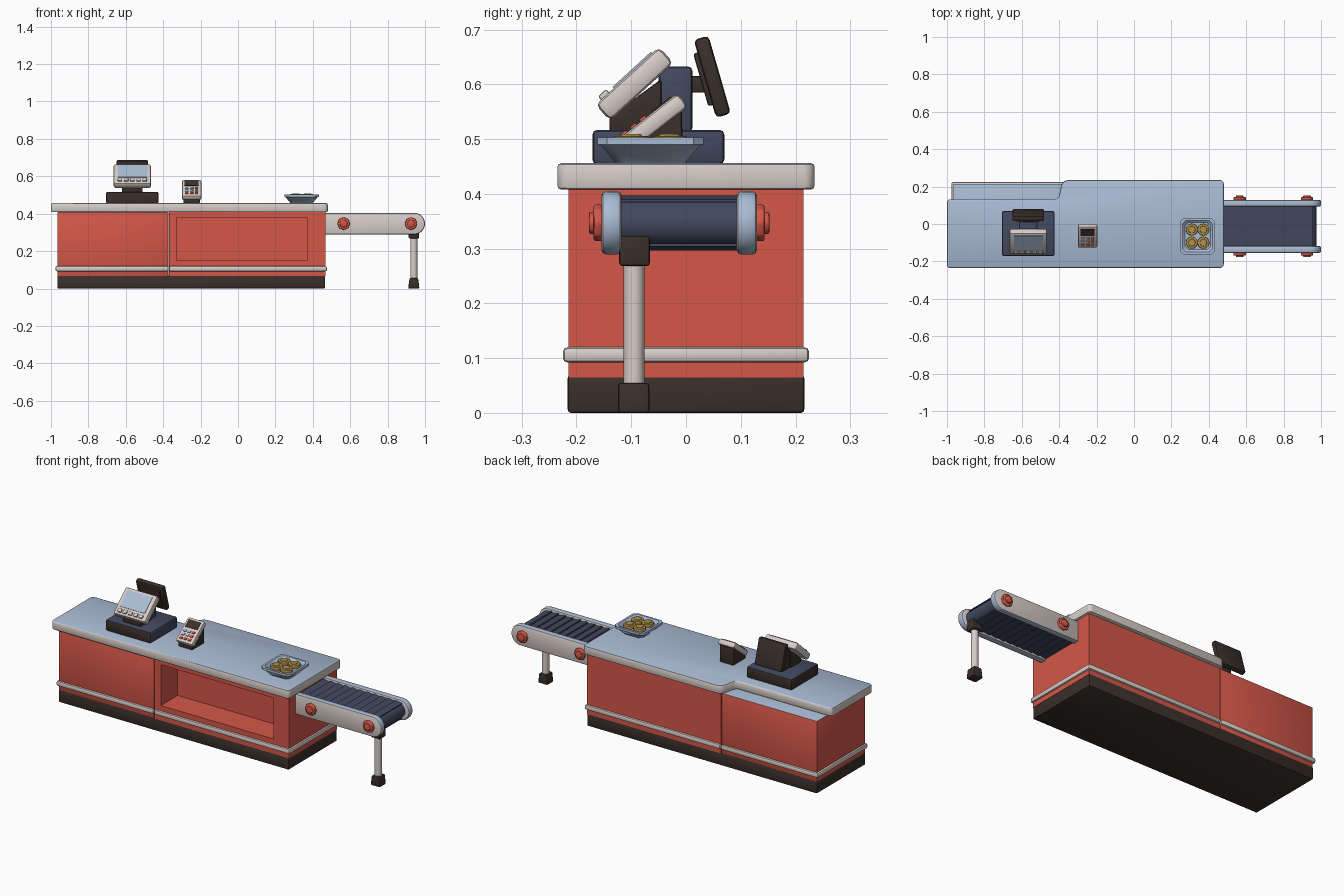
import bpy, bmesh, math
from mathutils import Matrix, Vector

if "Cube" in bpy.data.objects:
    bpy.data.objects.remove(bpy.data.objects["Cube"])


def material(name, rgb):
    m = bpy.data.materials.new(name)
    m.diffuse_color = (*rgb, 1)
    m.use_nodes = True
    m.node_tree.nodes["Principled BSDF"].inputs["Base Color"].default_value = m.diffuse_color
    return m


RED = material("red paint", (0.66, 0.095, 0.065))
WHITE = material("warm white", (0.68, 0.61, 0.58))
BLUE = material("pale blue", (0.40, 0.50, 0.66))
NAVY = material("slate navy", (0.055, 0.066, 0.115))
BROWN = material("dark brown", (0.042, 0.029, 0.024))
GOLD = material("gold", (0.45, 0.29, 0.07))


def finish(name, bm, mats, bevel=0.0, rule=None, segments=2):
    """Bevel, colour by normal rule, and turn the bmesh into an object."""
    bmesh.ops.recalc_face_normals(bm, faces=bm.faces)
    if bevel:
        edges = [e for e in bm.edges if e.calc_face_angle(0) > math.radians(35)]
        bmesh.ops.bevel(bm, geom=edges, offset=bevel, segments=segments,
                        profile=0.5, affect='EDGES', clamp_overlap=True)
    bm.normal_update()
    if rule:
        for f in bm.faces:
            f.material_index = rule(f.normal)
    me = bpy.data.meshes.new(name)
    bm.to_mesh(me)
    bm.free()
    ob = bpy.data.objects.new(name, me)
    bpy.context.collection.objects.link(ob)
    for m in mats if isinstance(mats, (list, tuple)) else [mats]:
        me.materials.append(m)
    bpy.ops.object.select_all(action='DESELECT')
    ob.select_set(True)
    bpy.context.view_layer.objects.active = ob
    bpy.ops.object.shade_smooth_by_angle(angle=math.radians(40))
    return ob


def box(name, size, center, mats, bevel=0.0, tilt=0.0, offset=(0, 0, 0), rule=None):
    """Box tilted about x; offset is measured in the tilted frame."""
    bm = bmesh.new()
    bmesh.ops.create_cube(bm, size=1)
    bm.transform(Matrix.Translation(center) @ Matrix.Rotation(math.radians(tilt), 4, 'X')
                 @ Matrix.Translation(offset) @ Matrix.Diagonal((*size, 1)))
    return finish(name, bm, mats, bevel, rule)


def span(name, x, y, z, mats, bevel=0.0, rule=None):
    """Box given by its extents."""
    r = (x, y, z)
    return box(name, [b - a for a, b in r], [(a + b) / 2 for a, b in r], mats, bevel, rule=rule)


def prism(name, pts, axis, lo, hi, mats, bevel=0.0, rule=None):
    """Extrude a 2D outline along an axis."""
    put = {'x': lambda a, b, h: (h, a, b), 'y': lambda a, b, h: (a, h, b),
           'z': lambda a, b, h: (a, b, h)}[axis]
    bm = bmesh.new()
    rings = [[bm.verts.new(put(a, b, h)) for a, b in pts] for h in (lo, hi)]
    n = len(pts)
    for ring in rings:
        bm.faces.new(ring)
    for i in range(n):
        j = (i + 1) % n
        bm.faces.new((rings[0][i], rings[0][j], rings[1][j], rings[1][i]))
    return finish(name, bm, mats, bevel, rule)


def disc(name, r1, r2, depth, center, mats, sides, axis='Z', bevel=0.0):
    bm = bmesh.new()
    bmesh.ops.create_cone(bm, cap_ends=True, segments=sides, radius1=r1, radius2=r2, depth=depth)
    rot = Matrix.Rotation(math.radians(90), 4, 'X') if axis == 'Y' else Matrix()
    bm.transform(Matrix.Translation(center) @ rot)
    return finish(name, bm, mats, bevel)


def up(n):
    return 1 if n.z > 0.8 else 0


def up_or_right(n):
    return 1 if n.z > 0.8 or n.x > 0.8 else 0


# Counter cabinet: plinth, left section with ledge
SEAM = -0.37
span("plinth", (-0.966, 0.466), (-0.216, 0.216), (0, 0.07), BROWN, 0.006)
span("left_cabinet", (-0.966, SEAM - 0.002), (-0.215, 0.215), (0.065, 0.408),
     [RED, BLUE], 0.005, up)

# Right section with a recessed niche in its front
bm = bmesh.new()
bmesh.ops.create_cube(bm, size=1)
bm.transform(Matrix.Translation(((SEAM + 0.468) / 2, 0, 0.24))
             @ Matrix.Diagonal((0.466 - SEAM, 0.43, 0.35, 1)))
bm.normal_update()
front = min(bm.faces, key=lambda f: f.calc_center_median().y)
bmesh.ops.inset_individual(bm, faces=[front], thickness=0.03)
c = front.calc_center_median()
for v in front.verts:
    v.co.x = 0.37 if v.co.x > c.x else -0.33
    v.co.z = 0.38 if v.co.z > c.z else 0.15
inner = bmesh.ops.extrude_discrete_faces(bm, faces=[front])["faces"][0]
bmesh.ops.translate(bm, verts=inner.verts, vec=(0, 0.15, 0))
finish("right_cabinet", bm, RED)

# Bumper rails around both sections
for side, x in (("left", (-0.976, SEAM - 0.002)), ("right", (SEAM + 0.002, 0.476))):
    span(side + "_bumper_rail", x, (-0.225, 0.225), (0.092, 0.12), WHITE, 0.009)

# Stepped countertop
outline = [(-1, -0.225), (-0.99, -0.235), (0.468, -0.235), (0.48, -0.223), (0.48, 0.223),
           (0.468, 0.235), (-0.355, 0.235), (-0.375, 0.228), (-0.388, 0.21), (-0.40, 0.15),
           (-0.415, 0.132), (-0.99, 0.132), (-1, 0.122)]
prism("countertop", outline, 'z', 0.408, 0.456, [WHITE, BLUE], 0.010, up)


# Conveyor
def stadium(x0, x1, z, r, steps=12):
    arc = [(x1 - r + r * math.sin(math.pi * i / steps), z - r * math.cos(math.pi * i / steps))
           for i in range(steps + 1)]
    return [(x0, z - r)] + arc + [(x0, z + r)]


CY, CZ = -0.0125, 0.347
for side, s in (("front", -1), ("back", 1)):
    a, b = sorted((CY + s * 0.105, CY + s * 0.142))
    prism(side + "_conveyor_panel", stadium(0.455, 1.0, CZ, 0.058), 'y', a, b,
          [WHITE, BLUE], 0.009, lambda n: 0 if abs(n.y) > 0.5 else 1)
    for i, x in enumerate((0.565, 0.925)):
        disc(f"{side}_knob_flange_{i}", 0.034, 0.034, 0.016, (x, CY + s * 0.148, CZ), RED, 8, 'Y', 0.004)
        disc(f"{side}_knob_hub_{i}", 0.021, 0.021, 0.024, (x, CY + s * 0.153, CZ), RED, 8, 'Y', 0.004)
prism("conveyor_belt", stadium(0.46, 0.975, CZ, 0.042), 'y', CY - 0.107, CY + 0.107, NAVY)

# Overlapping belt slats above and below
for i in range(11):
    x = 0.485 + i * 0.045
    for side, s in (("top", 1), ("bottom", -1)):
        z = CZ + s * 0.038
        prism(f"{side}_slat_{i}", [(x - 0.018, z), (x - 0.018, z + s * 0.012),
                                   (x + 0.022, z + s * 0.005), (x + 0.022, z)],
              'y', CY - 0.106, CY + 0.106, NAVY)

# Conveyor leg
span("leg_bracket", (0.912, 0.968), (-0.122, -0.066), (0.268, 0.325), BROWN, 0.006)
disc("leg_pole", 0.019, 0.019, 0.23, (0.94, -0.095, 0.16), WHITE, 16)
prism("leg_foot", [(0.91, 0), (0.97, 0), (0.963, 0.055), (0.917, 0.055)], 'y',
      -0.124, -0.067, BROWN, 0.006)

# Cash register: drawer, post and neck
RX = -0.565
span("cash_drawer", (-0.706, -0.425), (-0.171, 0.07), (0.454, 0.517), [BROWN, NAVY], 0.009, up_or_right)
span("display_post", (RX - 0.05, RX + 0.05), (-0.05, 0.012), (0.512, 0.633), [BROWN, NAVY], 0.009, up_or_right)
prism("screen_neck", [(-0.14, 0.512), (-0.045, 0.512), (-0.045, 0.61), (-0.14, 0.54)], 'x',
      RX - 0.055, RX + 0.055, BROWN, 0.006)

# Tilted cashier screen with a row of keys
mon = dict(center=(RX, -0.094, 0.601), tilt=42.4)
box("screen_housing", (0.2, 0.157, 0.04), mats=WHITE, bevel=0.011, **mon)
box("screen_glass", (0.155, 0.095, 0.006), mats=BLUE, offset=(0, 0.014, 0.02), **mon)
for i in range(5):
    box(f"screen_key_{i}", (0.024, 0.02, 0.014), mats=WHITE, bevel=0.004,
        offset=((i - 2) * 0.033, -0.055, 0.021), **mon)

# Customer display leaning back
cust = dict(center=(RX, 0.048, 0.614), tilt=16)
box("customer_display", (0.17, 0.028, 0.148), mats=BROWN, bevel=0.008, **cust)
box("customer_display_mount", (0.13, 0.012, 0.1), mats=BROWN, bevel=0.004, offset=(0, -0.016, 0), **cust)
span("customer_display_arm", (RX - 0.025, RX + 0.025), (0.0, 0.04), (0.585, 0.615), BROWN, 0.004)

# Card reader
CX = -0.248
prism("reader_stand", [(-0.115, 0.455), (-0.005, 0.455), (-0.008, 0.56), (-0.115, 0.478)], 'x',
      CX - 0.044, CX + 0.044, BROWN, 0.006)
rd = dict(center=(CX, -0.063, 0.527), tilt=38)
box("reader_body", (0.105, 0.146, 0.032), mats=WHITE, bevel=0.01, **rd)
box("reader_display", (0.076, 0.045, 0.005), mats=BROWN, offset=(0, 0.036, 0.016), **rd)
for row in range(3):
    for col in range(3):
        red = row == 0 or col == 2
        box(f"reader_key_{row}_{col}", (0.018, 0.014, 0.008), mats=RED if red else BLUE, bevel=0.002,
            offset=((col - 1) * 0.026, -0.05 + row * 0.022, 0.017), **rd)

# Flared coin tray
TX, TY = 0.34, -0.065
bm = bmesh.new()
rings = []
for hx, hy, z in ((0.058, 0.062, 0.455), (0.085, 0.09, 0.488), (0.092, 0.097, 0.49),
                  (0.092, 0.097, 0.503), (0.08, 0.085, 0.503), (0.068, 0.072, 0.488)):
    k = 0.018
    pts = [(hx - k, -hy), (hx, -hy + k), (hx, hy - k), (hx - k, hy),
           (-hx + k, hy), (-hx, hy - k), (-hx, -hy + k), (-hx + k, -hy)]
    rings.append([bm.verts.new((TX + a, TY + b, z)) for a, b in pts])
for lo, hi in zip(rings, rings[1:]):
    for i in range(8):
        bm.faces.new((lo[i], lo[(i + 1) % 8], hi[(i + 1) % 8], hi[i]))
bm.faces.new(rings[0])
bm.faces.new(rings[-1])
finish("coin_tray", bm, BLUE)

# Coins
for i in range(4):
    x, y = TX + (i % 2 - 0.5) * 0.062, TY + (i // 2 - 0.5) * 0.07
    disc(f"coin_{i}", 0.032, 0.032, 0.02, (x, y, 0.496), GOLD, 16, bevel=0.004)
    disc(f"coin_face_{i}", 0.02, 0.018, 0.004, (x, y, 0.507), GOLD, 16)
